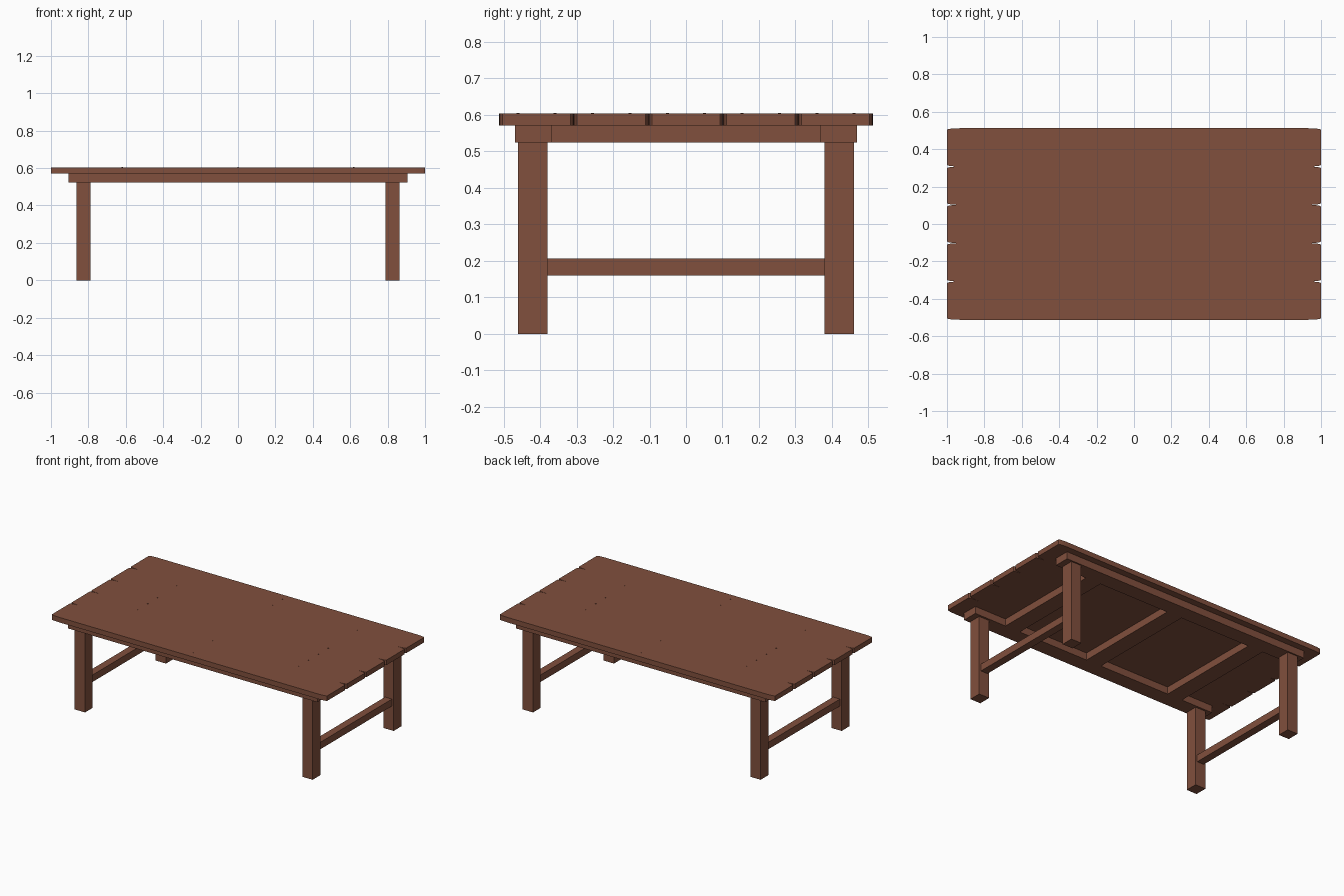
import bpy, bmesh
from math import sin, cos, pi

if "Cube" in bpy.data.objects:
    bpy.data.objects.remove(bpy.data.objects["Cube"], do_unlink=True)

# One brown wood colour
wood = bpy.data.materials.new("brown_wood")
wood.use_nodes = True
colour = (0.22, 0.08, 0.047, 1)
wood.diffuse_color = colour
wood.node_tree.nodes["Principled BSDF"].inputs["Base Color"].default_value = colour


def finish(name, bm):
    bmesh.ops.recalc_face_normals(bm, faces=bm.faces)
    mesh = bpy.data.meshes.new(name)
    bm.to_mesh(mesh)
    bm.free()
    mesh.materials.append(wood)
    obj = bpy.data.objects.new(name, mesh)
    bpy.context.scene.collection.objects.link(obj)
    return obj


def beam(name, centre, size, z0, z1):
    """Square-cut board given by plan centre, plan size and heights."""
    bm = bmesh.new()
    bmesh.ops.create_cube(bm, size=1)
    bmesh.ops.scale(bm, verts=bm.verts, vec=(size[0], size[1], z1 - z0))
    bmesh.ops.translate(bm, verts=bm.verts, vec=(centre[0], centre[1], (z0 + z1) / 2))
    return finish(name, bm)


RAIL_BOTTOM, TOP_BOTTOM, TOP = 0.524, 0.571, 0.604
HALF_DEPTH, PLANKS = 0.512, 5
WIDTH = 2 * HALF_DEPTH / PLANKS
BRACES = (-0.62, 0, 0.62)


def plank(name, y):
    """Tabletop plank with long, shallow rounded ends."""
    rx, ry, steps = 0.07, 0.009, 6
    outline = []
    for sx, sy in ((1, 1), (-1, 1), (-1, -1), (1, -1)):
        corner = []
        for i in range(steps + 1):
            a = pi / 2 * i / steps
            corner.append((sx * (1 - rx + rx * cos(a)),
                           y + sy * (WIDTH / 2 - ry + ry * sin(a)), TOP_BOTTOM))
        outline += corner if sx * sy > 0 else corner[::-1]
    bm = bmesh.new()
    face = bm.faces.new([bm.verts.new(p) for p in outline])
    top = bmesh.ops.extrude_face_region(bm, geom=[face])["geom"]
    bmesh.ops.translate(bm, vec=(0, 0, TOP - TOP_BOTTOM),
                        verts=[v for v in top if isinstance(v, bmesh.types.BMVert)])
    return finish(name, bm)


def nails(name, y):
    """Tiny nail heads, two over each brace."""
    bm = bmesh.new()
    for x in BRACES:
        for side in (-1, 1):
            head = bmesh.ops.create_cone(bm, cap_ends=True, segments=8,
                                         radius1=0.004, radius2=0.004, depth=0.002)
            bmesh.ops.translate(bm, verts=head["verts"], vec=(x, y + side * WIDTH / 4, TOP))
    return finish(name, bm)


# Tabletop
for i in range(PLANKS):
    y = -HALF_DEPTH + WIDTH * (i + 0.5)
    plank(f"top_plank_{i + 1}", y)
    nails(f"nail_heads_{i + 1}", y)

# Long rails and cross braces under the top
for side, label in ((-1, "front"), (1, "back")):
    beam(f"{label}_rail", (0, side * 0.418), (1.81, 0.102), RAIL_BOTTOM, TOP_BOTTOM)
for x, label in zip(BRACES, ("right", "middle", "left")):
    beam(f"{label}_brace", (x, 0), (0.11, 0.734), RAIL_BOTTOM, TOP_BOTTOM)

# Legs and low stretchers
for sx, end in ((-1, "right"), (1, "left")):
    for sy, label in ((-1, "front"), (1, "back")):
        beam(f"{label}_{end}_leg", (sx * 0.827, sy * 0.42), (0.075, 0.08), 0, RAIL_BOTTOM)
    beam(f"{end}_stretcher", (sx * 0.827, 0), (0.05, 0.76), 0.16, 0.206)
